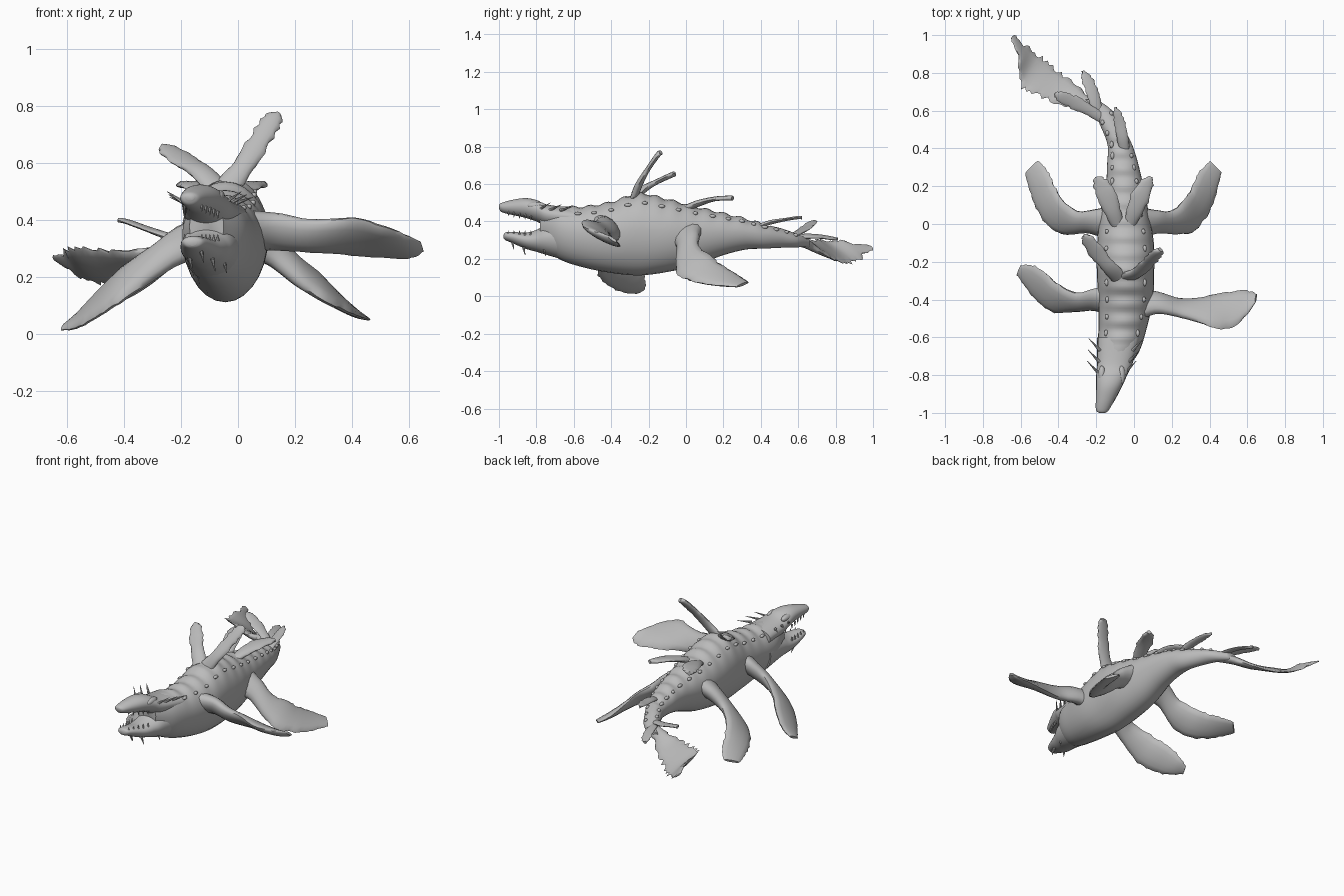
import bpy, bmesh, math, random
from mathutils import Vector, Matrix

random.seed(4)
skin = bpy.data.materials.new("grey skin")
skin.diffuse_color = (0.5, 0.5, 0.5, 1)


def finish(name, bm):
    bmesh.ops.recalc_face_normals(bm, faces=bm.faces)
    me = bpy.data.meshes.new(name)
    bm.to_mesh(me)
    bm.free()
    me.materials.append(skin)
    for p in me.polygons:
        p.use_smooth = True
    ob = bpy.data.objects.new(name, me)
    bpy.context.collection.objects.link(ob)
    bpy.context.view_layer.objects.active = ob
    ob.select_set(True)
    bpy.ops.object.shade_smooth_by_angle(angle=math.radians(50))
    ob.select_set(False)
    return ob


def spline(pts, n):
    """Catmull-Rom through tuples of any size."""
    out = []
    for i in range(len(pts) - 1):
        a, b, c, d = pts[max(i - 1, 0)], pts[i], pts[i + 1], pts[min(i + 2, len(pts) - 1)]
        for k in range(n):
            t = k / n
            out.append(tuple(0.5 * (2 * q + (r - p) * t + (2 * p - 5 * q + 4 * r - s) * t * t
                       + (3 * q - p - 3 * r + s) * t ** 3) for p, q, r, s in zip(a, b, c, d)))
    return out + [tuple(pts[-1])]


def loft(name, rings):
    bm = bmesh.new()
    vs = [[bm.verts.new(p) for p in r] for r in rings]
    m = len(vs[0])
    for a, b in zip(vs, vs[1:]):
        for i in range(m):
            bm.faces.new((a[i], a[(i + 1) % m], b[(i + 1) % m], b[i]))
    bm.faces.new(vs[0])
    bm.faces.new(vs[-1])
    return finish(name, bm)


def trunk(name, stations, n=6, ridge=0.0):
    """Egg-section tube; station = y, centre x, half width, top z, bottom z."""
    rings = []
    for y, cx, hw, zt, zb in spline(stations, n):
        zm = zb + 0.55 * (zt - zb)
        wave = ridge * math.sin(y * 70) if -0.62 < y < 0.45 else 0
        ring = []
        for k in range(28):
            a = 2 * math.pi * k / 28
            s = math.sin(a)
            h = (zt - zm + wave * s) if s > 0 else (zm - zb)
            ring.append((cx + hw * math.cos(a), y, zm + h * s))
        rings.append(ring)
    return loft(name, rings)


def fin(name, stations, jag=0.0, n=5):
    """Lens-section blade; station = leading xyz, trailing xyz, half thickness."""
    st = spline(stations, n)
    rings = []
    for i, s in enumerate(st):
        A, B, t = Vector(s[:3]), Vector(s[3:6]), max(s[6], 0.004)
        p, q = st[max(i - 1, 0)], st[min(i + 1, len(st) - 1)]
        along = Vector(q[:3]) + Vector(q[3:6]) - Vector(p[:3]) - Vector(p[3:6])
        mid, half = (A + B) / 2, (A - B) / 2
        nrm = half.cross(along).normalized()
        edge = jag * random.uniform(-1, 1) * min(1, 2 * i / len(st))
        ring = []
        for k in range(14):
            a = 2 * math.pi * k / 14
            c = math.cos(a)
            ring.append(mid + half * c + half.normalized() * edge * c ** 5 + nrm * t * math.sin(a))
        rings.append(ring)
    return loft(name, rings)


def paddle(name, spine, wdir, widths, t):
    w = Vector(wdir).normalized()
    fin(name, [(*(Vector(p) + w * h), *(Vector(p) - w * h), t * (1 if i < 2 else 0.7))
               for i, (p, h) in enumerate(zip(spine, widths))], 0.006)


def spike(bm, p, q, r):
    p, q = Vector(p), Vector(q)
    d = q - p
    m = Matrix.Translation((p + q) / 2) @ d.to_track_quat('Z', 'Y').to_matrix().to_4x4()
    bmesh.ops.create_cone(bm, cap_ends=True, segments=7, radius1=r, radius2=0.001,
                          depth=d.length, matrix=m)


# body and tail stem
BODY = [(-.78, -.11, .06, .46, .28), (-.68, -.085, .11, .48, .20), (-.55, -.06, .128, .48, .155),
        (-.4, -.045, .145, .505, .125), (-.25, -.045, .152, .55, .112), (-.1, -.045, .15, .52, .13),
        (.05, -.05, .13, .48, .165), (.2, -.05, .1, .445, .22), (.32, -.06, .082, .415, .25),
        (.42, -.075, .065, .385, .255), (.52, -.12, .058, .36, .26), (.6, -.165, .05, .33, .262),
        (.66, -.23, .035, .31, .265)]
trunk("body", BODY, 10, 0.006)

# jaws, held open
trunk("upper_jaw", [(-.60, -.08, .11, .472, .36), (-.74, -.102, .092, .49, .375), (-.80, -.118, .08, .515, .40),
                    (-.86, -.132, .067, .525, .42), (-.93, -.152, .05, .515, .435),
                    (-.985, -.167, .034, .50, .45), (-1, -.168, .015, .49, .47)])
trunk("lower_jaw", [(-.60, -.08, .115, .42, .18), (-.74, -.102, .094, .385, .22), (-.80, -.118, .082, .355, .238),
                    (-.86, -.132, .069, .34, .255), (-.93, -.15, .05, .345, .285),
                    (-.965, -.158, .035, .342, .30), (-.975, -.16, .015, .33, .31)])

# front flippers (posed differently on each side)
fin("front_flipper_right", [
    (.03, -.50, .42, .03, -.34, .30, .06), (.13, -.465, .42, .13, -.37, .30, .045),
    (.25, -.49, .40, .25, -.40, .29, .035), (.40, -.54, .405, .40, -.38, .28, .028),
    (.50, -.555, .38, .53, -.355, .27, .024), (.58, -.50, .35, .61, -.355, .27, .018),
    (.64, -.42, .325, .65, -.37, .29, .008)], 0.006)
fin("front_flipper_left", [
    (-.12, -.48, .28, -.12, -.34, .40, .06), (-.21, -.45, .25, -.21, -.35, .37, .045),
    (-.31, -.46, .185, -.30, -.37, .305, .035), (-.42, -.47, .11, -.40, -.32, .235, .028),
    (-.50, -.42, .06, -.48, -.25, .155, .024), (-.57, -.34, .022, -.55, -.215, .08, .018),
    (-.62, -.27, .015, -.60, -.22, .04, .008)], 0.006)

# rear flippers and paired back fins, mirrored about the trunk centre
MID = -0.055
REAR = [(.03, -.08, .29, .03, .09, .38, .06), (.12, -.045, .25, .12, .07, .34, .045),
        (.22, -.055, .17, .20, .07, .27, .035), (.31, -.04, .115, .27, .13, .215, .028),
        (.385, .04, .08, .31, .20, .16, .024), (.435, .16, .06, .35, .28, .11, .018),
        (.465, .27, .05, .40, .335, .075, .008)]
flip = lambda x: 2 * MID - x
for side, f in (("right", lambda x: x), ("left", flip)):
    fin("rear_flipper_" + side, [(f(a), b, c, f(d), e, g, t) for a, b, c, d, e, g, t in REAR], 0.006)
    s = 1 if side == "right" else -1
    paddle("hip_fin_" + side, [(f(x), y, z) for x, y, z in
           ((-.03, -.02, .46), (.0, .06, .495), (.035, .15, .52), (.07, .22, .525), (.09, .25, .525))],
           (s * .617, -.27, -.065), (.03, .042, .05, .036, .01), .018)

# tall shoulder fins
paddle("shoulder_fin_right", [(-.035, -.28, .52), (.02, -.255, .59), (.07, -.21, .67), (.12, -.155, .75),
       (.14, -.135, .77)], (.5, -.15, -.25), (.045, .038, .038, .034, .01), .02)
paddle("shoulder_fin_left", [(-.08, -.28, .52), (-.13, -.23, .57), (-.19, -.16, .61), (-.245, -.085, .645),
       (-.265, -.06, .655)], (.36, .22, .135), (.045, .04, .042, .034, .01), .02)

# tail fan and small tail fins
fin("tail_fan", [(-.17, .55, .30, -.12, .59, .30, .03), (-.29, .61, .30, -.22, .66, .27, .026),
                 (-.40, .635, .29, -.32, .745, .22, .018), (-.52, .69, .30, -.42, .82, .185, .012),
                 (-.60, .735, .30, -.50, .89, .18, .010), (-.61, .86, .29, -.57, .94, .21, .008),
                 (-.65, .985, .27, -.635, 1.0, .255, .004)], 0.02, 6)
paddle("tail_fin_front", [(-.05, .38, .37), (-.06, .45, .395), (-.075, .53, .41), (-.09, .59, .42), (-.1, .62, .42)],
       (1, .2, .1), (.025, .028, .028, .018, .004), .012)
paddle("tail_fin_right", [(-.18, .56, .31), (-.20, .63, .32), (-.225, .71, .32), (-.255, .78, .31), (-.27, .81, .305)],
       (1, .3, -.3), (.025, .03, .034, .026, .006), .012)
paddle("tail_fin_left", [(-.17, .56, .32), (-.25, .61, .345), (-.32, .645, .37), (-.39, .675, .395), (-.42, .69, .40)],
       (.45, 1, .05), (.025, .03, .034, .026, .006), .012)

# low knobs in two rows down the back
bm = bmesh.new()
fine = spline(BODY, 10)
for i in range(18, 112, 6):
    y, cx, hw, zt, zb = fine[i]
    zm = zb + 0.55 * (zt - zb)
    for a in (48, 132):
        a = math.radians(a)
        pos = (cx + hw * math.cos(a), y, zm + (zt - zm) * math.sin(a))
        m = Matrix.Translation(pos) @ Matrix.Diagonal((.011, random.uniform(.012, .02), .010, 1))
        bmesh.ops.create_icosphere(bm, subdivisions=2, radius=1, matrix=m)
finish("back_knobs", bm)

# cheek spines and chin barbels
bm = bmesh.new()
for i in range(3):
    y = -.79 + .06 * i
    cx, hw = -.118 + .012 * i, .08 + .008 * i
    for s in (-1, 1):
        x = cx + s * hw
        spike(bm, (x - s * .01, y, .46), (x + s * .05, y + .065, .50 - .01 * i), .009)
for x, y, z in ((-.17, -.87, .27), (-.09, -.87, .265), (-.05, -.76, .26), (-.13, -.93, .295)):
    spike(bm, (x, y, z), (x + .01, y + .01, z - .045), .008)
finish("head_spines", bm)

# short teeth along both jaws
bm = bmesh.new()
for i in range(5):
    y = -.95 + .03 * i
    cx, hw = -.157 + .007 * i, .03 + .007 * i
    for s in (-1, 1):
        x = cx + s * hw
        spike(bm, (x, y, .46 - .007 * i), (x, y, .428 - .006 * i), .007)
        spike(bm, (x, y, .325), (x, y, .352), .007)
finish("teeth", bm)

# low brow ridges
bm = bmesh.new()
for s in (-1, 1):
    m = Matrix.Translation((-.118 + s * .052, -.80, .485)) @ Matrix.Diagonal((.02, .05, .02, 1))
    bmesh.ops.create_icosphere(bm, subdivisions=3, radius=1, matrix=m)
finish("brow_ridges", bm)
